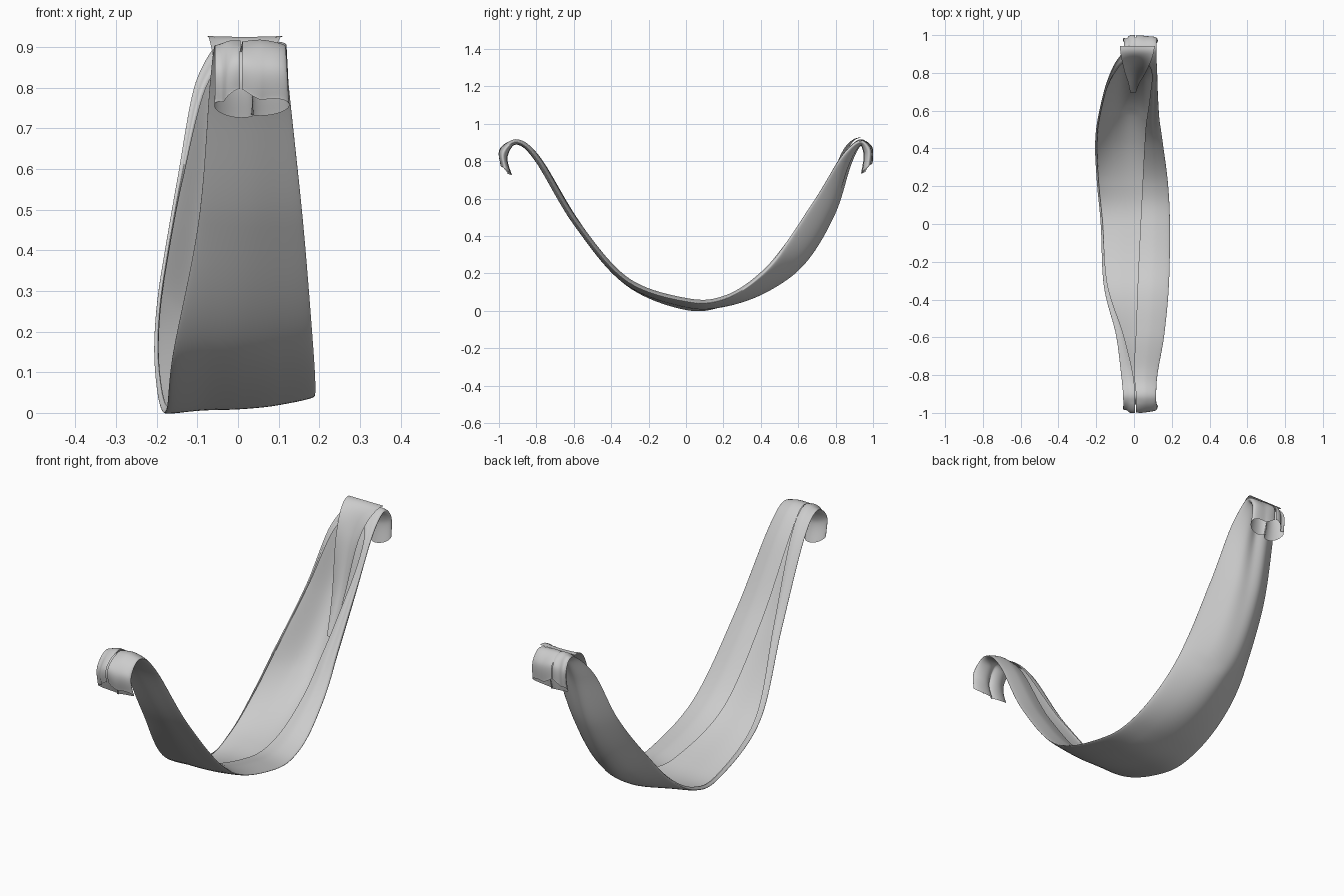
import bpy, math

if "Cube" in bpy.data.objects:
    bpy.data.objects.remove(bpy.data.objects["Cube"])

# One plain cloth colour
cloth = bpy.data.materials.new("light_grey_cloth")
cloth.use_nodes = True
cloth.diffuse_color = (0.6, 0.6, 0.6, 1)
shader = cloth.node_tree.nodes["Principled BSDF"]
shader.inputs["Base Color"].default_value = cloth.diffuse_color


def tail_station(y, z):
    """Gathered section used where the cloth bends over and hangs."""
    return (y, z, .005, -.06, .01, .115, .01, .01)


# Hanging part: path y, path z, left flap tip x, left edge x, left lift,
# right edge x, right lift, right flap tip x
SAG = [
    (-.8, .79, -.01, -.07, .02, .125, .015, 0),
    (-.6, .46, -.06, -.095, .02, .16, .015, .01),
    (-.33, .145, -.14, -.155, 0, .185, .02, .02),
    (0, .02, -.165, -.17, -.015, .19, .03, .035),
    (.22, .025, -.185, -.19, .01, .18, .04, .045),
    (.45, .11, -.195, -.2, .06, .155, .09, .055),
    (.65, .265, -.18, -.185, .1, .135, .135, .065),
    (.8, .52, -.14, -.15, .075, .125, .12, .085),
    (.88, .78, -.08, -.11, .04, .12, .055, .09),
]
FRONT_TAIL = [tail_station(-.955, .76), tail_station(-.965, .84), tail_station(-.9, .89)]
BACK_TAIL = [tail_station(.93, .89), tail_station(.965, .85), tail_station(.96, .77)]
STATIONS = FRONT_TAIL + SAG + BACK_TAIL


def spline(points, t):
    """Smooth curve through evenly spaced points, t from 0 to 1."""
    last = len(points) - 1
    place = t * last
    i = min(int(place), last - 1)
    f = place - i
    before, start, end, after = (points[max(0, min(last, i + k))] for k in (-1, 0, 1, 2))
    return [q + f / 2 * (r - p + f * (2 * p - 5 * q + 4 * r - w + f * (3 * (q - r) + w - p)))
            for p, q, r, w in zip(before, start, end, after)]


def section(station):
    """Folded cross-section: left flap, main sheet, right flap."""
    tip_left, left, lift_left, right, lift_right, tip_right = station[2:]
    middle = (left + right) / 2
    return [
        (tip_left, lift_left * .9 + .016),
        ((tip_left + left) / 2, lift_left + .014),
        (left, lift_left),
        ((left + middle) / 2, lift_left * .3),
        (middle, 0),
        ((right + middle) / 2, lift_right * .3),
        (right, lift_right),
        ((right + tip_right) / 2, lift_right + .018),
        (tip_right, lift_right + .012),
    ]


def above_path(u, x, lift):
    """Point at a sideways position and a height above the hanging path."""
    station = spline(STATIONS, u)
    ahead = spline(STATIONS, min(1, u + .01))
    behind = spline(STATIONS, max(0, u - .01))
    along_y, along_z = ahead[0] - behind[0], ahead[1] - behind[1]
    length = math.hypot(along_y, along_z)
    return (x, station[0] - along_z / length * lift, station[1] + along_y / length * lift)


def cloth_point(u, v):
    """Place one point: u runs along the drape, v across the folded sheet."""
    x, lift = spline(section(spline(STATIONS, u)), v)

    # Gathered pleats deepen toward the tails
    front = max(0, 1 - u / .28)
    back = max(0, (u - .62) / .38)
    tail = front ** 2 + back ** 2
    inside = math.sin(math.pi * v)
    phase = v * math.tau * 4 + 1
    depth = .016 * tail + .018 * math.sqrt(back) * (1 - back)
    lift += depth * inside * math.sin(phase)
    x += .02 * tail * inside * math.cos(phase)

    # Outer flaps stand off and end higher than the sheet behind them
    hem = max(0, 1 - min(u, 1 - u) / .12)
    layer = math.cos(math.tau * v)
    x, y, z = above_path(u, x, lift + hem * .014 * layer)
    return (x, y, z + hem * (.035 * layer + .01 * math.sin(phase)))


def pleat_point(u, v):
    """Wedge of gathered cloth running from the back bend down into the sag."""
    left, right = -.02 - .055 * u, .01 + .1 * u
    valley = (2 * v - 1) ** 2
    lift = .02 + .045 * math.sin(math.pi * u) * (.4 + .6 * valley) + .012 * u
    return above_path(.67 + .2 * u, left + (right - left) * v, lift)


def add_sheet(name, point, rows, cols):
    """Smooth grid surface from a point function."""
    verts = [point(i / rows, j / cols) for i in range(rows + 1) for j in range(cols + 1)]
    step = cols + 1
    faces = [(i * step + j, i * step + j + 1, (i + 1) * step + j + 1, (i + 1) * step + j)
             for i in range(rows) for j in range(cols)]
    mesh = bpy.data.meshes.new(name)
    mesh.from_pydata(verts, [], faces)
    mesh.materials.append(cloth)
    sheet = bpy.data.objects.new(name, mesh)
    bpy.context.collection.objects.link(sheet)
    bpy.ops.object.select_all(action="DESELECT")
    bpy.context.view_layer.objects.active = sheet
    sheet.select_set(True)
    bpy.ops.object.shade_smooth_by_angle(angle=math.radians(60))


# Draped cloth as one folded sheet, plus the overlapping pleat at the back
add_sheet("draped_cloth", cloth_point, 150, 96)
add_sheet("back_pleat", pleat_point, 40, 20)
